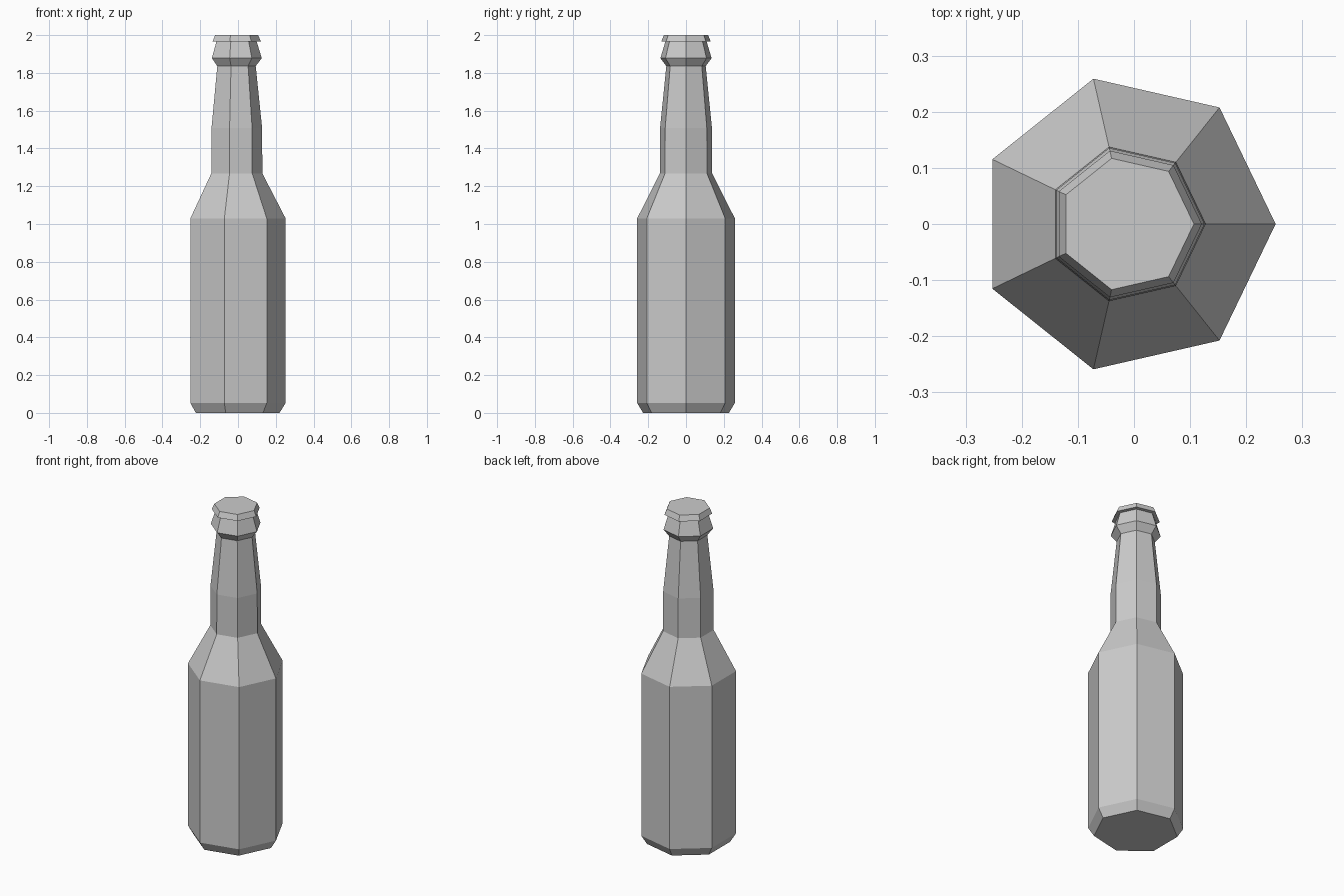
import bpy, bmesh, math

if "Cube" in bpy.data.objects:
    bpy.data.objects.remove(bpy.data.objects["Cube"])

SIDES = 7
CENTRE_X = -0.0132  # a heptagon's bounds are off-centre, so shift to balance


def lathe(name, profile):
    """Closed faceted solid from (radius, height) rings."""
    bm = bmesh.new()
    rings = []
    for r, z in profile:
        rings.append([bm.verts.new((CENTRE_X + r * math.cos(2 * math.pi * i / SIDES),
                                    r * math.sin(2 * math.pi * i / SIDES), z))
                      for i in range(SIDES)])
    for low, high in zip(rings, rings[1:]):
        for i in range(SIDES):
            j = (i + 1) % SIDES
            bm.faces.new((low[i], low[j], high[j], high[i]))
    bm.faces.new(rings[0][::-1])
    bm.faces.new(rings[-1])
    mesh = bpy.data.meshes.new(name)
    bm.to_mesh(mesh)
    bm.free()
    obj = bpy.data.objects.new(name, mesh)
    bpy.context.collection.objects.link(obj)
    return obj


# Whole bottle: base bevel, body, shoulder, neck, collar, lip
lathe("bottle", [
    (0.233, 0.0), (0.2656, 0.053),      # base bevel
    (0.2656, 1.029),                    # body
    (0.142, 1.268),                     # shoulder
    (0.141, 1.507), (0.107, 1.836),     # neck
    (0.139, 1.878), (0.112, 1.966),     # collar
    (0.134, 1.967), (0.120, 2.0),       # lip
])
